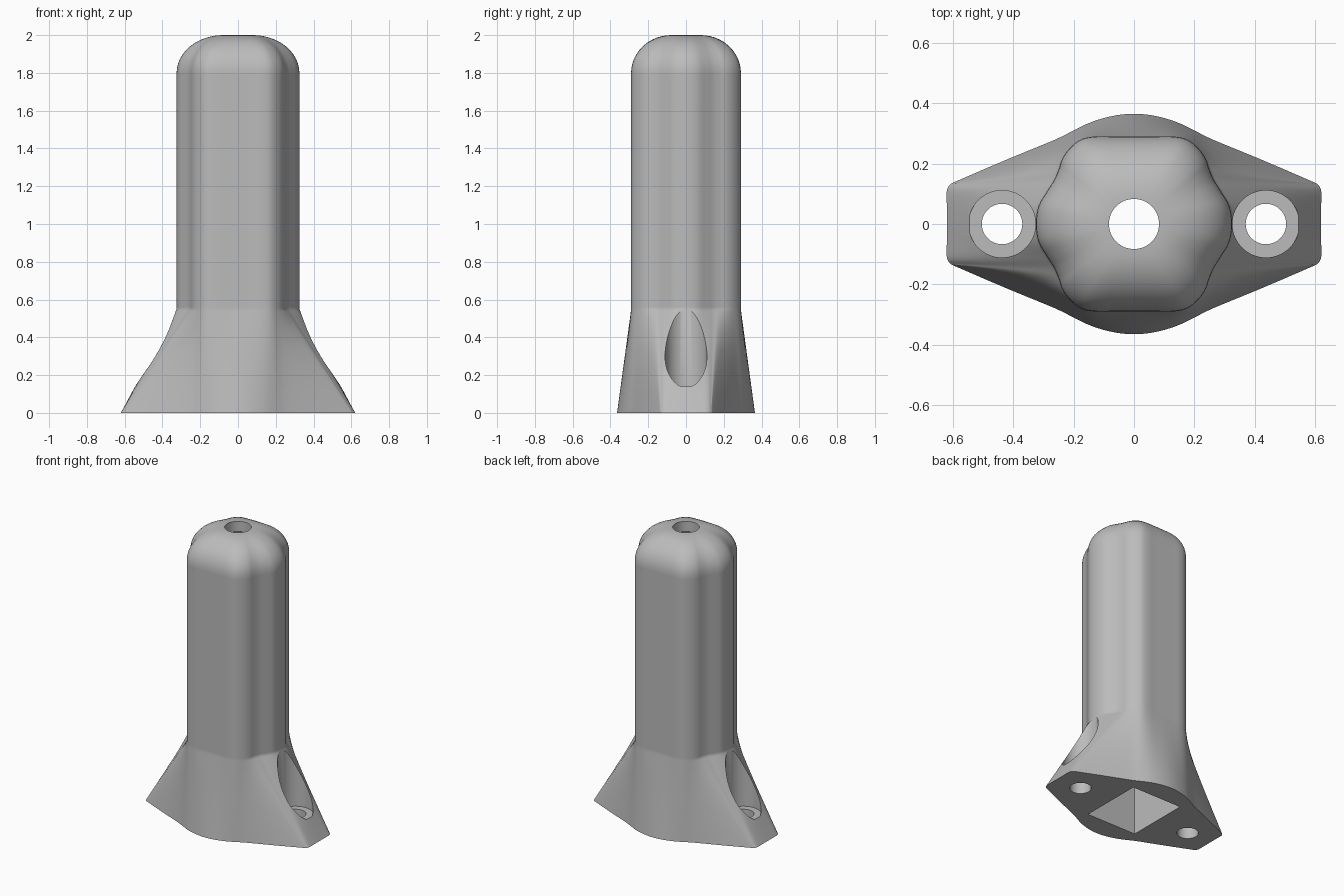
import bpy, bmesh, math
from mathutils import Vector

cube = bpy.data.objects.get("Cube")
if cube:
    bpy.data.objects.remove(cube, do_unlink=True)

grey = bpy.data.materials.new("plain grey")
grey.use_nodes = True
grey.diffuse_color = (0.5, 0.5, 0.5, 1)
grey.node_tree.nodes["Principled BSDF"].inputs["Base Color"].default_value = (0.5, 0.5, 0.5, 1)

# Matching quarter outlines of the foot and of the column
FOOT = [(.62, 0), (.62, .06), (.62, .11), (.608, .131), (.585, .143), (.42, .214),
        (.26, .28), (.2, .31), (.14, .338), (.07, .358), (0, .365)]
COLUMN = [(.325, 0), (.316, .06), (.287, .11), (.265, .145), (.25, .18), (.238, .215),
          (.214, .25), (.176, .28), (.13, .29), (.065, .29), (0, .29)]


def full_outline(quarter, steps=4):
    """Mirror a quarter outline twice and smooth it with a spline."""
    half = quarter + [(-x, y) for x, y in quarter[-2::-1]]
    loop = [Vector(p) for p in half + [(x, -y) for x, y in half[-2:0:-1]]]
    n, out = len(loop), []
    for i in range(n):
        a, b, c, d = (loop[(i + k) % n] for k in (-1, 0, 1, 2))
        for s in range(steps):
            t = s / steps
            out.append(b + t / 2 * (c - a + t * (2*a - 5*b + 4*c - d + t * (3*b - a - 3*c + d))))
    return out


def make_object(name, bm):
    bmesh.ops.recalc_face_normals(bm, faces=bm.faces)
    mesh = bpy.data.meshes.new(name)
    bm.to_mesh(mesh)
    bm.free()
    mesh.materials.append(grey)
    obj = bpy.data.objects.new(name, mesh)
    bpy.context.collection.objects.link(obj)
    return obj


def loft(name, sections):
    bm = bmesh.new()
    rings = [[bm.verts.new((p.x, p.y, z)) for p in pts] for pts, z in sections]
    n = len(rings[0])
    for low, high in zip(rings, rings[1:]):
        for i in range(n):
            j = (i + 1) % n
            bm.faces.new((low[i], low[j], high[j], high[i]))
    bm.faces.new(rings[0][::-1])
    bm.faces.new(rings[-1])
    return make_object(name, bm)


def cylinder(name, x, radius, z0, z1):
    pts = [Vector((x + radius * math.cos(a), radius * math.sin(a)))
           for a in (math.tau * k / 64 for k in range(64))]
    return loft(name, [(pts, z0), (pts, z1)])


def rectangle(hx, hy):
    return [Vector(p) for p in ((hx, hy), (-hx, hy), (-hx, -hy), (hx, -hy))]


foot, column = full_outline(FOOT), full_outline(COLUMN)
SHOULDER, SPRING, TOP = 0.55, 1.8, 2.0

# Flared foot, straight column and rounded crown
sections = []
for t in (0, .2, .4, .6, .8, .98, 1):
    sections.append(([f.lerp(c, t) for f, c in zip(foot, column)], SHOULDER * t))
sections += [(column, z) for z in (SHOULDER + .01, SPRING - .01)]
for k in range(13):
    a = math.pi / 2 * k / 12
    ring = [(p.normalized() * .078).lerp(p, math.cos(a)) for p in column]
    sections.append((ring, SPRING + (TOP - SPRING) * math.sin(a)))
body = loft("body", sections)

# Hollow inside, crown hole, and bolt holes with counterbores
cutters = [
    loft("cavity_cutter", [(rectangle(.19, .22), -.1), (rectangle(.19, .22), 1.78),
                           (rectangle(.13, .15), 1.93)]),
    cylinder("crown_hole_cutter", 0, .083, 1.7, 2.1),
]
for x in (-.437, .437):
    cutters.append(cylinder("bolt_hole_cutter", x, .067, -.1, .3))
    cutters.append(cylinder("counterbore_cutter", x, .111, .14, .8))

bpy.ops.object.select_all(action='DESELECT')
bpy.context.view_layer.objects.active = body
body.select_set(True)
for cutter in cutters:
    cutter.hide_render = True
    mod = body.modifiers.new(cutter.name, 'BOOLEAN')
    mod.operation, mod.solver, mod.object = 'DIFFERENCE', 'EXACT', cutter
    bpy.ops.object.modifier_apply(modifier=mod.name)
    bpy.data.objects.remove(cutter, do_unlink=True)

bpy.ops.object.shade_smooth_by_angle(angle=math.radians(32))
